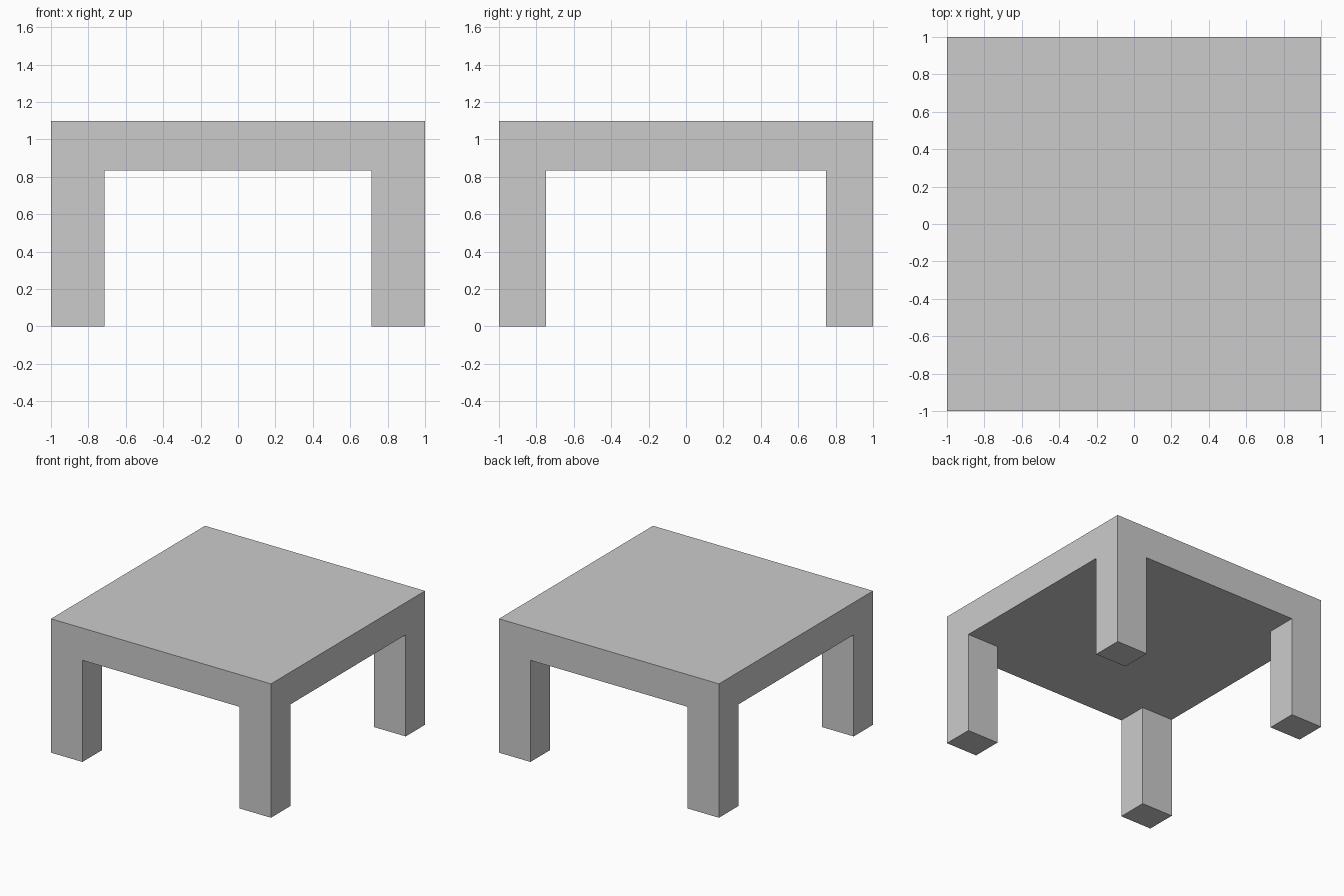
import bpy
import bmesh
import math
from mathutils import Matrix, Vector

if "Cube" in bpy.data.objects:
    bpy.data.objects.remove(bpy.data.objects["Cube"])

HALF = 1.0                      # half width of the top
TOP, UNDER = 1.10, 0.835        # slab heights
LEG_X, LEG_Y = 0.714, 0.749     # inner faces of the legs

bm = bmesh.new()

# Table top slab
bmesh.ops.create_cube(
    bm, size=1,
    matrix=Matrix.Translation((0, 0, (TOP + UNDER) / 2))
    @ Matrix.Diagonal((2 * HALF, 2 * HALF, TOP - UNDER, 1)))

# Cut lines that mark out the leg corners
for side in (-1, 1):
    for co, normal in ((Vector((side * LEG_X, 0, 0)), Vector((1, 0, 0))),
                       (Vector((0, side * LEG_Y, 0)), Vector((0, 1, 0)))):
        bmesh.ops.bisect_plane(bm, geom=bm.verts[:] + bm.edges[:] + bm.faces[:],
                               plane_co=co, plane_no=normal)

# Four legs pulled down from the underside corners
bm.normal_update()
corners = []
for f in bm.faces:
    c = f.calc_center_median()
    if f.normal.z < -0.9 and abs(c.x) > LEG_X and abs(c.y) > LEG_Y:
        corners.append(f)
feet = bmesh.ops.extrude_discrete_faces(bm, faces=corners)["faces"]
for f in feet:
    for v in f.verts:
        v.co.z = 0

# Merge flush faces so the sides read as one plane
bmesh.ops.remove_doubles(bm, verts=bm.verts[:], dist=0.0001)
bmesh.ops.dissolve_limit(bm, angle_limit=math.radians(1),
                         verts=bm.verts[:], edges=bm.edges[:])
bmesh.ops.recalc_face_normals(bm, faces=bm.faces[:])

mesh = bpy.data.meshes.new("table")
bm.to_mesh(mesh)
bm.free()
table = bpy.data.objects.new("table", mesh)
bpy.context.collection.objects.link(table)
